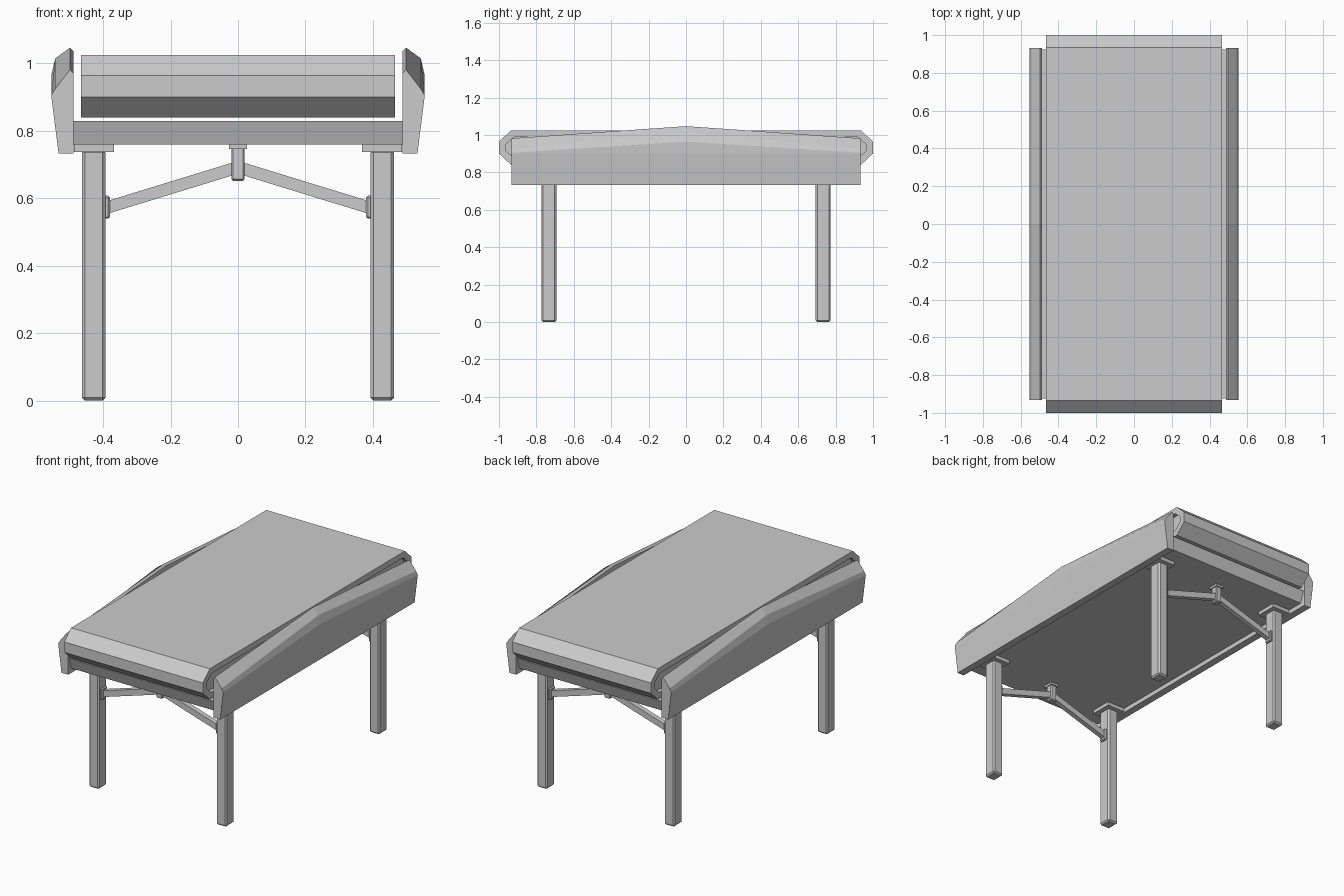
import bpy, bmesh, math

if "Cube" in bpy.data.objects:
    bpy.data.objects.remove(bpy.data.objects["Cube"])


def finish(name, bm):
    bmesh.ops.recalc_face_normals(bm, faces=bm.faces)
    me = bpy.data.meshes.new(name)
    bm.to_mesh(me)
    bm.free()
    ob = bpy.data.objects.new(name, me)
    bpy.context.collection.objects.link(ob)
    return ob


def loft(name, rings):
    """Join equal-length point rings and cap both ends."""
    bm = bmesh.new()
    vs = [[bm.verts.new(p) for p in r] for r in rings]
    n = len(rings[0])
    for a, b in zip(vs, vs[1:]):
        for i in range(n):
            j = (i + 1) % n
            bm.faces.new((a[i], a[j], b[j], b[i]))
    bm.faces.new(vs[0])
    bm.faces.new(vs[-1])
    return finish(name, bm)


def box(name, x, y, z, bevel=0):
    ob = loft(name, [[(x[0], y[0], h), (x[1], y[0], h), (x[1], y[1], h), (x[0], y[1], h)] for h in z])
    if bevel:
        m = ob.modifiers.new("chamfer", 'BEVEL')
        m.width = bevel
        m.segments = 1
    return ob


# Belt: eight-sided loop with recessed sides
outer = [(-.935, 1.025), (-1, .964), (-1, .901), (-.935, .84),
         (.935, .84), (1, .901), (1, .964), (.935, 1.025)]
inner = [(-.918, .99), (-.962, .95), (-.962, .915), (-.918, .875),
         (.918, .875), (.962, .915), (.962, .95), (.918, .99)]
sections = [(-.44, inner), (-.465, inner), (-.465, outer),
            (.465, outer), (.465, inner), (.44, inner)]
loft("belt", [[(x, y, z) for y, z in prof] for x, prof in sections])

# Bed under the belt, ends leaning inward below
bed = [(-.925, .83), (-.90, .76), (.90, .76), (.925, .83)]
loft("bed", [[(x, y, z) for y, z in bed] for x in (-.49, .49)])

# Side rails: low at the ends, raised in the middle
end = [(.487, .733), (.532, .733), (.553, .90), (.5535, .905),
       (.542, .925), (.498, .982), (.487, .97)]
mid = [(.487, .733), (.532, .733), (.551, .90), (.5535, .964),
       (.542, 1.015), (.498, 1.047), (.487, 1.035)]
for s in (-1, 1):
    loft("side_rail", [[(s * x, y, z) for x, z in prof]
                       for y, prof in ((-.932, end), (0, mid), (.932, end))])


def span(s, a, b):
    return tuple(sorted((s * a, s * b)))


for t in (-1, 1):
    yc = t * .733
    # Centre hanger of the brace
    box("brace_hanger", (-.02, .02), (yc - .022, yc + .022), (.652, .752), .005)
    box("hanger_plate", (-.026, .026), (yc - .03, yc + .03), (.747, .762))
    for s in (-1, 1):
        # Leg with top plate
        box("leg", span(s, .393, .462), (yc - .04, yc + .04), (0, .745), .009)
        box("leg_plate", span(s, .367, .486), (yc - .065, yc + .065), (.738, .762))
        # Sloping brace and its bracket on the leg
        box("brace_bracket", span(s, .38, .398), (yc - .025, yc + .025), (.54, .608), .005)
        loft("brace", [[(s * x, yc - .015, z - .019), (s * x, yc + .015, z - .019),
                        (s * x, yc + .015, z + .019), (s * x, yc - .015, z + .019)]
                       for x, z in ((.01, .689), (.388, .573))])
